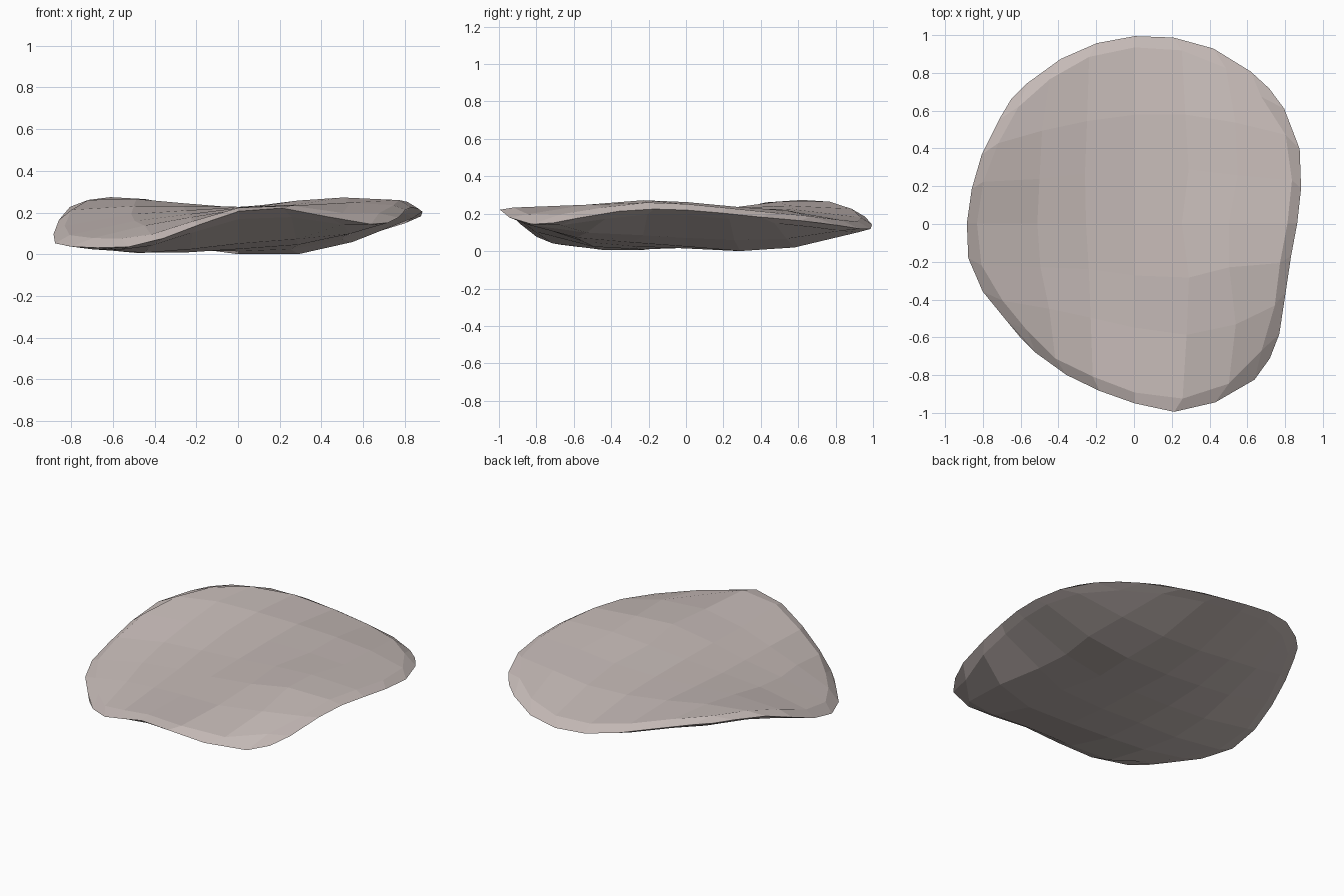
import bpy, bmesh, math

if "Cube" in bpy.data.objects:
    bpy.data.objects.remove(bpy.data.objects["Cube"], do_unlink=True)

# Rim of the slab: x, y, height
RIM = [(.89, .29, .2), (.86, .48, .18), (.79, .61, .17), (.7, .73, .155), (.56, .85, .14),
       (.35, .96, .12), (.1, 1, .13), (-.11, .98, .17), (-.28, .93, .21), (-.41, .86, .24),
       (-.55, .76, .26), (-.66, .65, .26), (-.74, .51, .255), (-.84, .3, .225), (-.88, .09, .13),
       (-.9, -.13, .065), (-.83, -.33, .045), (-.61, -.6, .035), (-.45, -.76, .05),
       (-.16, -.9, .16), (.02, -.96, .22), (.2, -1, .23), (.37, -.97, .2), (.5, -.92, .17),
       (.61, -.86, .15), (.71, -.73, .155), (.78, -.55, .19), (.81, -.27, .235), (.87, .05, .225)]
TURN = 2 * math.pi


def rim_at(angle):
    """Point where a ray from the centre meets the rim outline."""
    dx, dy = math.cos(angle), math.sin(angle)
    for a, b in zip(RIM, RIM[1:] + RIM[:1]):
        side_a = dx * a[1] - dy * a[0]
        side_b = dx * b[1] - dy * b[0]
        if side_a <= 0 < side_b and dx * (a[0] + b[0]) + dy * (a[1] + b[1]) > 0:
            t = side_a / (side_a - side_b)
            return [p + (q - p) * t for p, q in zip(a, b)]
    return list(RIM[0])


SAMPLES = [(TURN * i / 96, rim_at(TURN * i / 96)[2]) for i in range(96)]


def middle_height(r, angle):
    """Stretch a smooth sheet across the rim."""
    if r > .96:
        return rim_at(angle)[2]
    total = weight_sum = 0
    for a, z in SAMPLES:
        w = 1 / (1 - 2 * r * math.cos(angle - a) + r * r)
        total += w * z
        weight_sum += w
    return total / weight_sum


def bump(x, y, cx, cy, width):
    return math.exp(-((x - cx) ** 2 + (y - cy) ** 2) / width ** 2)


def surface_point(u, v, top):
    """Map a square grid position onto the upper or lower skin."""
    px = u * math.sqrt(1 - v * v / 2)
    py = v * math.sqrt(1 - u * u / 2)
    r, angle = math.hypot(px, py), math.atan2(py, px)
    edge = max(abs(u), abs(v))
    # The second ring follows the rim at an even distance
    if .8 < edge < 1:
        r = .94
    x, y, _ = rim_at(angle)
    x, y = x * r, y * r
    z = middle_height(r, angle)
    if top:
        z += (1 - edge ** 5) * (.062 + .035 * bump(x, y, .45, -.25, .4))
    else:
        z -= max(0, 1 - r ** 3) * (.125 + .06 * bump(x, y, .2, .45, .45))
    return x, y, z


# Wavy slab: two skins sharing one rim
steps = [-1, -.86, -.58, -.29, 0, .29, .58, .86, 1]
last = len(steps) - 1
bm = bmesh.new()
skins = []
for top in (True, False):
    grid = {}
    for i, u in enumerate(steps):
        for j, v in enumerate(steps):
            on_rim = i in (0, last) or j in (0, last)
            if on_rim and not top:
                grid[i, j] = skins[0][i, j]
            else:
                grid[i, j] = bm.verts.new(surface_point(u, v, top))
    skins.append(grid)
    for i in range(last):
        for j in range(last):
            quad = [grid[i, j], grid[i + 1, j], grid[i + 1, j + 1], grid[i, j + 1]]
            bm.faces.new(quad if top else quad[::-1])

# Rest the slab on the ground, centred
low = [min(v.co[k] for v in bm.verts) for k in range(3)]
high = [max(v.co[k] for v in bm.verts) for k in range(3)]
for v in bm.verts:
    v.co.x -= (low[0] + high[0]) / 2
    v.co.y -= (low[1] + high[1]) / 2
    v.co.z -= low[2]

mesh = bpy.data.meshes.new("wavy_slab")
bm.to_mesh(mesh)
bm.free()
slab = bpy.data.objects.new("wavy_slab", mesh)
bpy.context.collection.objects.link(slab)

# Pale warm grey
mat = bpy.data.materials.new("warm_grey")
mat.use_nodes = True
colour = (.57, .5, .48, 1)
mat.diffuse_color = colour
mat.node_tree.nodes["Principled BSDF"].inputs["Base Color"].default_value = colour
mesh.materials.append(mat)
